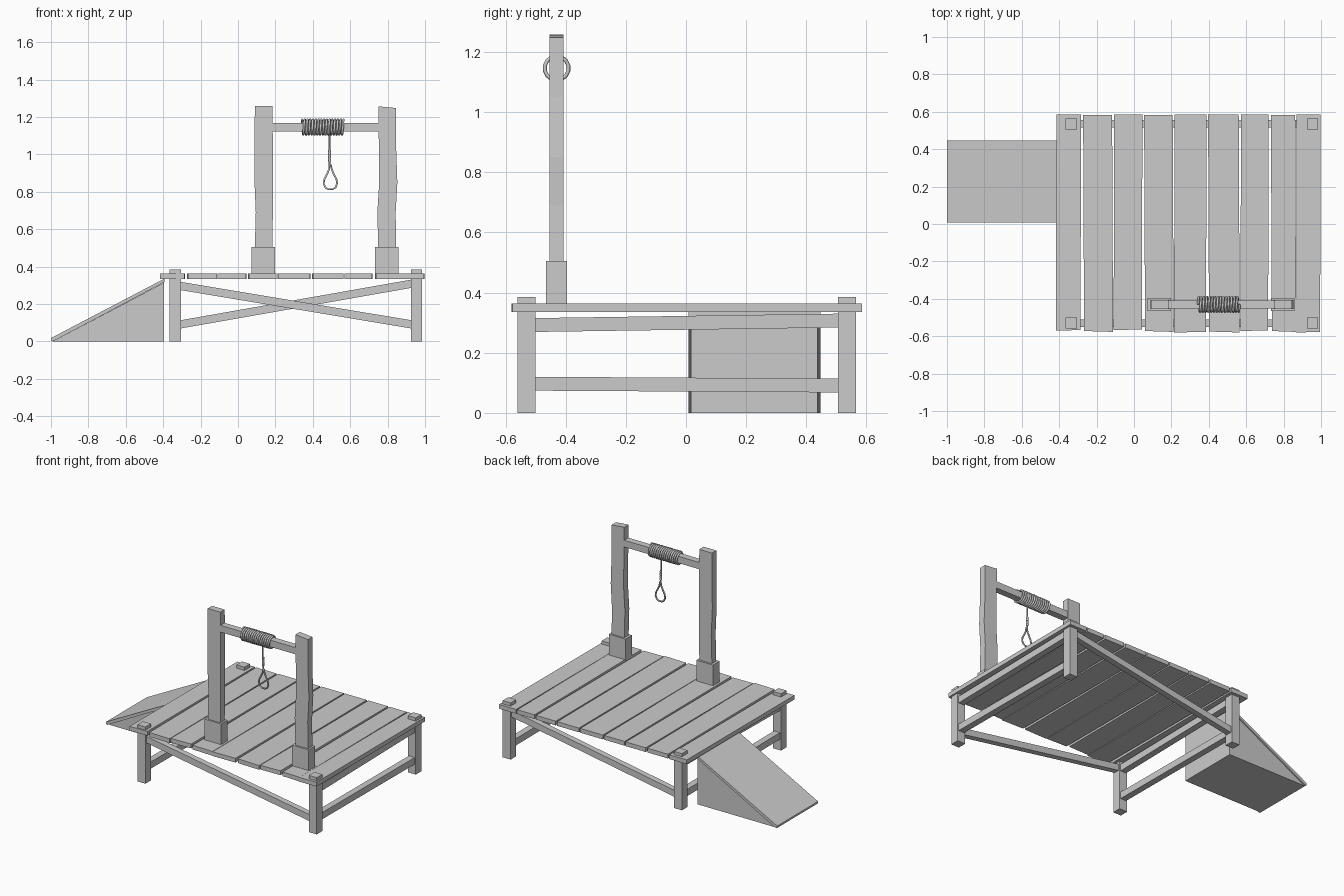
import bpy, bmesh, math
from mathutils import Vector

if "Cube" in bpy.data.objects:
    bpy.data.objects.remove(bpy.data.objects["Cube"])


def finish(name, bm):
    bmesh.ops.recalc_face_normals(bm, faces=bm.faces)
    me = bpy.data.meshes.new(name)
    bm.to_mesh(me)
    bm.free()
    ob = bpy.data.objects.new(name, me)
    bpy.context.collection.objects.link(ob)
    return ob


def loft(name, rings):
    """Skin a list of equal-sized closed rings and cap both ends."""
    bm = bmesh.new()
    vs = [[bm.verts.new(p) for p in r] for r in rings]
    n = len(vs[0])
    for a, b in zip(vs, vs[1:]):
        for i in range(n):
            j = (i + 1) % n
            bm.faces.new((a[i], a[j], b[j], b[i]))
    bm.faces.new(vs[0])
    bm.faces.new(vs[-1])
    return finish(name, bm)


def rect_z(x0, x1, y0, y1, z0, z1=None):
    z1 = z0 if z1 is None else z1
    return [(x0, y0, z0), (x1, y0, z1), (x1, y1, z1), (x0, y1, z0)]


def box(name, x0, x1, y0, y1, z0, z1):
    return loft(name, [rect_z(x0, x1, y0, y1, z0), rect_z(x0, x1, y0, y1, z1)])


def rope(name, pts, radius, kind='POLY', cyclic=False):
    cu = bpy.data.curves.new(name, 'CURVE')
    cu.dimensions = '3D'
    cu.bevel_depth = radius
    cu.bevel_resolution = 1
    cu.use_fill_caps = True
    sp = cu.splines.new('POLY')
    sp.points.add(len(pts) - 1)
    for p, co in zip(sp.points, pts):
        p.co = (*co, 1)
    sp.use_cyclic_u = cyclic
    ob = bpy.data.objects.new(name, cu)
    bpy.context.collection.objects.link(ob)
    return ob


# deck planks: left edge, right edge, front end, back end
planks = [(-.415, -.283, -.57, .585), (-.272, -.117, -.572, .583),
          (-.106, .045, -.567, .585), (.054, .207, -.572, .584),
          (.217, .388, -.58, .585), (.396, .56, -.575, .585),
          (.572, .72, -.572, .585), (.732, .862, -.572, .584),
          (.87, .998, -.58, .585)]
for i, (a, b, f, k) in enumerate(planks):
    s = .005 if i % 2 else -.003
    rings = [[(a + s, f, .335), (b + s, f - s, .335), (b + s, f - s, .364), (a + s, f, .364)],
             [(a, k, .335), (b, k, .335), (b, k, .364), (a, k, .364)]]
    loft(f"deck_plank_{i + 1}", rings)

# corner legs poking through the deck
for sx, x in (("left", -.335), ("right", .955)):
    for sy, y in (("front", -.53), ("back", .535)):
        box(f"{sy}_{sx}_leg", x - .03, x + .03, y - .03, y + .03, 0, .386)

# end rails, running front to back
for sx, x in (("left", -.335), ("right", .955)):
    for part, zf, zb in (("upper", .292, .307), ("lower", .097, .091)):
        loft(f"{sx}_{part}_rail",
             [[(x - .022, y, z - .023), (x + .022, y, z - .023),
               (x + .022, y, z + .023), (x - .022, y, z + .023)]
              for y, z in ((-.51, zf), (.515, zb))])

# diagonal braces on front and back
for sy, y, za, zb in (("front", -.53, .298, .09), ("back", .535, .09, .31)):
    loft(f"{sy}_diagonal_brace",
         [[(x, y - .02, z - .022), (x, y + .02, z - .022),
           (x, y + .02, z + .022), (x, y - .02, z + .022)]
          for x, z in ((-.315, za), (.935, zb))])

# ramp: solid wedge with a thin board on the slope
for name, y0, y1, prof in (
        ("ramp_wedge", .017, .438, [(-.99, 0), (-.395, 0), (-.395, .315)]),
        ("ramp_board", .008, .447, [(-1, .005), (-.99, 0), (-.393, .318), (-.393, .336), (-1, .018)])):
    loft(name, [[(x, y, z) for x, z in prof] for y in (y0, y1)])

# slightly crooked posts with sleeves at the bottom
Y0, Y1 = -.454, -.407
loft("left_post", [rect_z(*r) for r in (
    (.09, .185, Y0, Y1, .36), (.09, .185, Y0, Y1, .5), (.095, .186, Y0, Y1, .69),
    (.087, .187, Y0, Y1, .88), (.09, .185, Y0, Y1, 1.258))])
loft("right_post", [rect_z(*r) for r in (
    (.75, .845, Y0, Y1, .36), (.75, .845, Y0, Y1, .5), (.745, .843, Y0, Y1, .69),
    (.755, .852, Y0, Y1, .85), (.753, .845, Y0, Y1, 1.05), (.75, .845, Y0, Y1, 1.257, 1.248))])
box("left_post_sleeve", .073, .198, -.465, -.395, .36, .505)
box("right_post_sleeve", .733, .858, -.465, -.395, .36, .505)
box("cross_beam", .18, .757, -.453, -.408, 1.122, 1.168)

# rope wound around the beam
turns, seg = 15, 14
coil = []
for i in range(turns * seg + 1):
    a = 2 * math.pi * i / seg
    coil.append((.342 + .222 * i / (turns * seg), -.43 + .04 * math.sin(a), 1.146 + .04 * math.cos(a)))
rope("rope_coil", coil, .0065)

# hanging rope, knot and loop
rope("hanging_rope", [(.489, -.43, 1.11), (.489, -.43, 1.03), (.49, -.43, .935)], .005)
for i in range(4):
    z = .962 + i * .016
    rope(f"rope_knot_{i + 1}", [(.49, -.43, z), (.49, -.43, z + .013)], .008)
half = [(.003, .945), (.007, .92), (.019, .893), (.032, .868), (.036, .845), (.027, .823), (.012, .814)]
loop = [(.494 + x, -.43, z) for x, z in half] + [(.494 - x, -.43, z) for x, z in reversed(half)]
rope("rope_loop", loop, .0055, cyclic=True)
